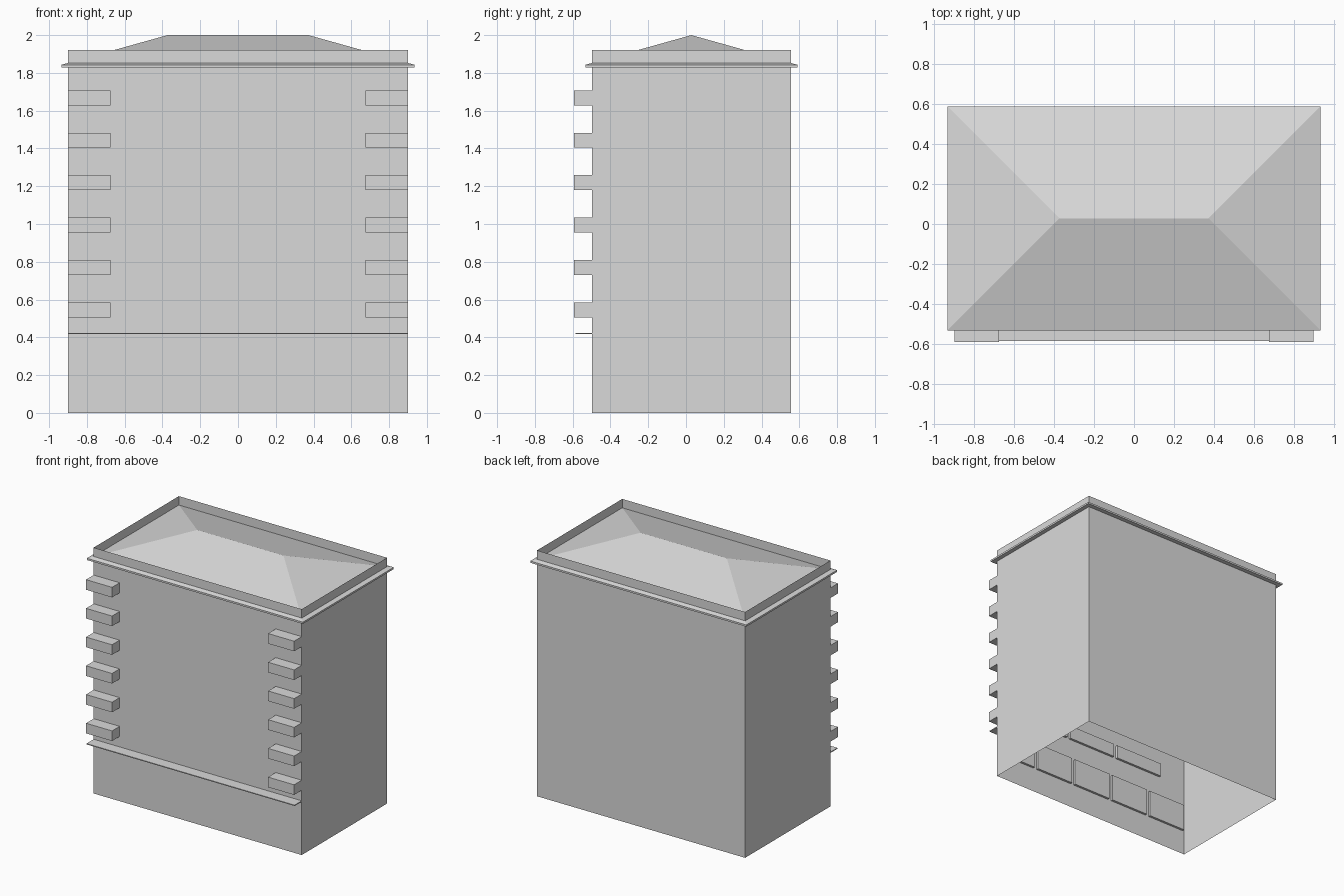
import bpy, bmesh

if "Cube" in bpy.data.objects:
    bpy.data.objects.remove(bpy.data.objects["Cube"])

grey = bpy.data.materials.new("light_grey")
grey.diffuse_color = (0.7, 0.7, 0.7, 1)
grey.use_nodes = True
grey.node_tree.nodes["Principled BSDF"].inputs["Base Color"].default_value = grey.diffuse_color

HX = 0.9                      # half width of the walls
Y0, Y1 = -0.498, 0.555        # front and back wall planes
YC = (Y0 + Y1) / 2


def finish(name, bm):
    me = bpy.data.meshes.new(name)
    bm.to_mesh(me)
    bm.free()
    me.materials.append(grey)
    ob = bpy.data.objects.new(name, me)
    bpy.context.collection.objects.link(ob)
    return ob


def add_box(bm, x0, x1, y0, y1, z0, z1):
    verts = bmesh.ops.create_cube(bm, size=1)["verts"]
    for v in verts:
        v.co.x = x1 if v.co.x > 0 else x0
        v.co.y = y1 if v.co.y > 0 else y0
        v.co.z = z1 if v.co.z > 0 else z0
    return verts


# Walls: an open shell, rising above the eaves as a thin parapet
bm = bmesh.new()
add_box(bm, -HX, HX, Y0, Y1, 0, 1.922)
caps = [f for f in bm.faces if abs(f.normal.z) > 0.5]
bmesh.ops.delete(bm, geom=caps, context='FACES_ONLY')
finish("walls", bm)

# Hipped roof: eave slab whose top is drawn up to a ridge
bm = bmesh.new()
RX, RY = 0.934, 0.561
add_box(bm, -RX, RX, YC - RY, YC + RY, 1.829, 1.843)
top = [f for f in bm.faces if f.normal.z > 0.5]
bmesh.ops.delete(bm, geom=top, context='FACES_ONLY')
rim = [v for v in bm.verts if v.co.z > 1.84]
ridge = {s: bm.verts.new((s * (RX - RY), YC, 2.0)) for s in (-1, 1)}
corner = {(1 if v.co.x > 0 else -1, 1 if v.co.y > YC else -1): v for v in rim}
for s in (-1, 1):
    bm.faces.new((corner[s, -1], corner[s, 1], ridge[s]))
    bm.faces.new((corner[-1, s], corner[1, s], ridge[1], ridge[-1]))
bmesh.ops.recalc_face_normals(bm, faces=bm.faces)
finish("hipped_roof", bm)

# Corner blocks up both sides of the front
bm = bmesh.new()
for i in range(6):
    z = 0.506 + i * 0.2245
    for x0, x1 in ((-HX, -0.675), (0.675, HX)):
        add_box(bm, x0, x1, -0.592, Y0, z, z + 0.079)
finish("corner_blocks", bm)

# Thin ledge above the ground floor
bm = bmesh.new()
add_box(bm, -HX, HX, -0.586, Y0, 0.417, 0.424)
finish("front_ledge", bm)

# Panels on the inside of the front wall: five below, rows of three above
bm = bmesh.new()
for i in range(5):
    x = (i - 2) * 0.36
    add_box(bm, x - 0.165, x + 0.165, Y0 + 0.002, Y0 + 0.02, 0.195, 0.405)
for row in range(6):
    z = 0.57 + row * 0.2245
    for i in (-1, 0, 1):
        x = i * 0.45
        add_box(bm, x - 0.21, x + 0.21, Y0 + 0.002, Y0 + 0.02, z, z + 0.105)
finish("inner_panels", bm)
